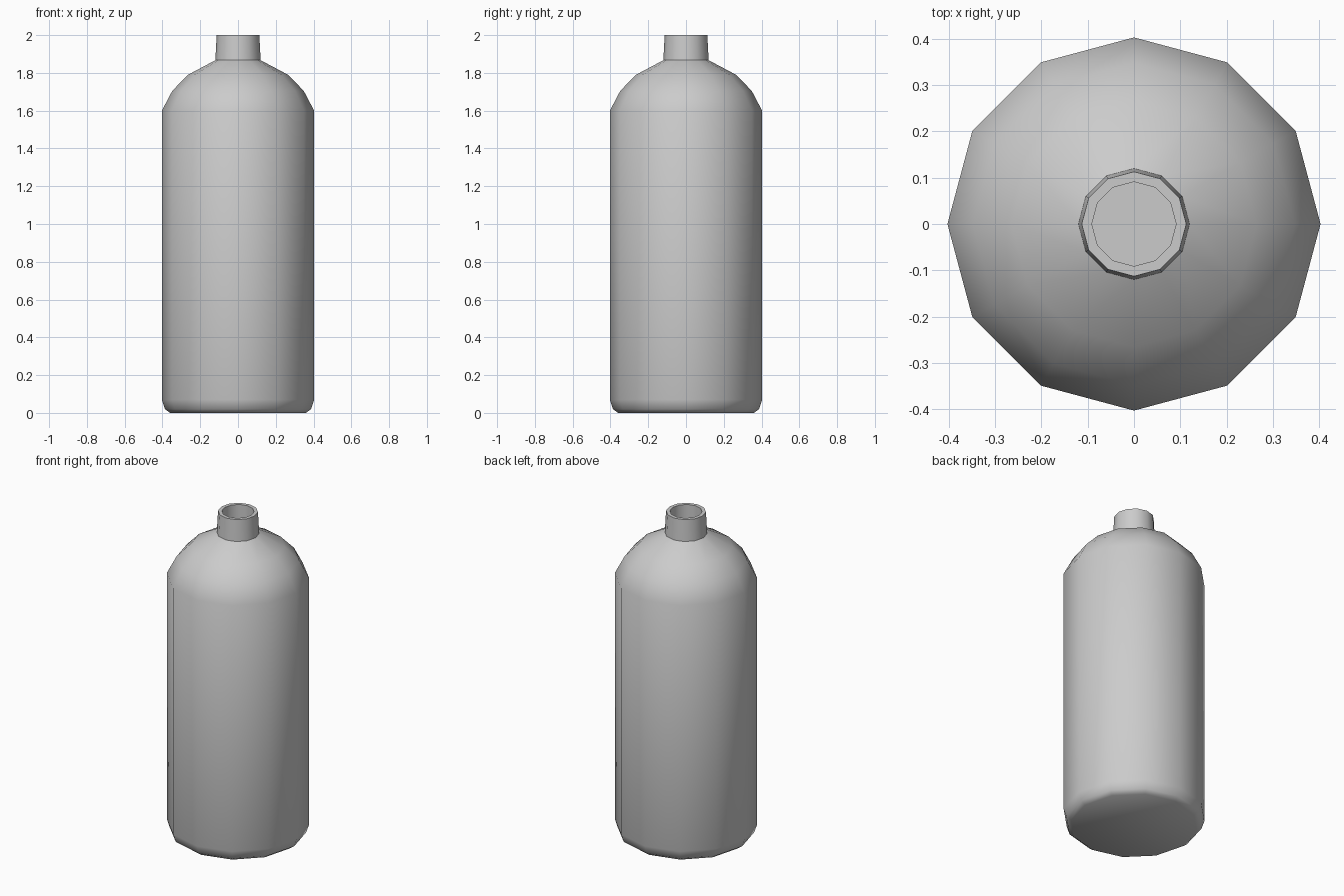
import bpy, bmesh, math

if "Cube" in bpy.data.objects:
    bpy.data.objects.remove(bpy.data.objects["Cube"])

SIDES = 12


def lathe(name, profile):
    """Revolve (radius, z) points around z and cap both ends."""
    bm = bmesh.new()
    rings = []
    for r, z in profile:
        rings.append([bm.verts.new((r * math.cos(2 * math.pi * i / SIDES),
                                    r * math.sin(2 * math.pi * i / SIDES), z))
                      for i in range(SIDES)])
    for a, b in zip(rings, rings[1:]):
        for i in range(SIDES):
            j = (i + 1) % SIDES
            bm.faces.new((a[i], a[j], b[j], b[i]))
    bm.faces.new(rings[0][::-1])
    bm.faces.new(rings[-1])
    mesh = bpy.data.meshes.new(name)
    bm.to_mesh(mesh)
    bm.free()
    obj = bpy.data.objects.new(name, mesh)
    bpy.context.collection.objects.link(obj)
    bpy.ops.object.select_all(action='DESELECT')
    obj.select_set(True)
    bpy.context.view_layer.objects.active = obj
    bpy.ops.object.shade_smooth_by_angle(angle=math.radians(40))
    return obj


# Bottle: rounded foot, straight body, domed shoulder, neck, recessed mouth
lathe("bottle", [
    (0.36, 0.0), (0.387, 0.02), (0.403, 0.07),
    (0.403, 1.60), (0.348, 1.705), (0.265, 1.79), (0.12, 1.867),
    (0.113, 2.0), (0.091, 2.0), (0.091, 1.87),
])
